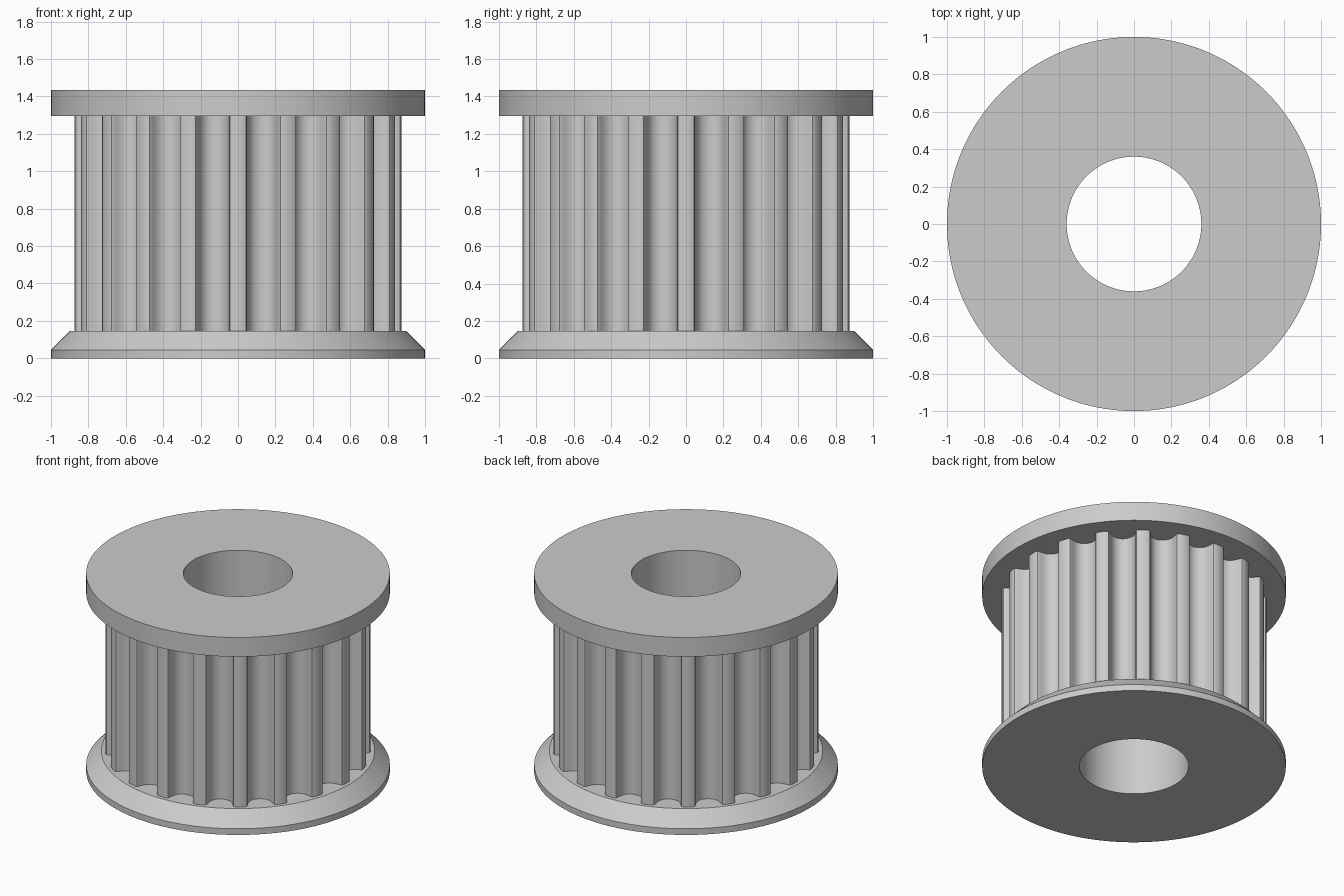
import bpy
import bmesh
from math import sin, cos, asin, sqrt, pi, radians

cube = bpy.data.objects.get("Cube")
if cube:
    bpy.data.objects.remove(cube)

TEETH = 20
BARREL_R = 0.874
BORE_R = 0.36
CORE_R = 0.6
LOW, HIGH, TOP = 0.145, 1.295, 1.435

# One plain grey metal
metal = bpy.data.materials.new("grey metal")
metal.use_nodes = True
metal.diffuse_color = (0.6, 0.6, 0.6, 1)
metal.node_tree.nodes["Principled BSDF"].inputs["Base Color"].default_value = (0.6, 0.6, 0.6, 1)


def closed_loft(name, rings):
    """Join equal closed rings in order, the last back to the first."""
    bm = bmesh.new()
    loops = [[bm.verts.new(p) for p in ring] for ring in rings]
    for a, b in zip(loops, loops[1:] + loops[:1]):
        for i in range(len(a)):
            j = (i + 1) % len(a)
            bm.faces.new((a[i], a[j], b[j], b[i]))
    bmesh.ops.recalc_face_normals(bm, faces=bm.faces)
    mesh = bpy.data.meshes.new(name)
    bm.to_mesh(mesh)
    bm.free()
    mesh.materials.append(metal)
    obj = bpy.data.objects.new(name, mesh)
    bpy.context.collection.objects.link(obj)
    bpy.ops.object.select_all(action="DESELECT")
    obj.select_set(True)
    bpy.context.view_layer.objects.active = obj
    bpy.ops.object.shade_smooth_by_angle(angle=radians(30))
    return obj


def circle(r, z, count=160):
    return [(r * cos(2 * pi * i / count), r * sin(2 * pi * i / count), z) for i in range(count)]


# Spool: bored hub with a bevelled bottom flange and a straight top flange
profile = [(BORE_R, 0), (1, 0), (1, 0.045), (0.9, LOW), (CORE_R, LOW),
           (CORE_R, HIGH), (1, HIGH), (1, TOP), (BORE_R, TOP)]
closed_loft("flanged_hub", [circle(r, z) for r, z in profile])

# Rounded belt groove: half width and depth, from the rim to the bottom
half = [(0.107, 0), (0.0925, 0.005), (0.0855, 0.019), (0.0827, 0.034), (0.0782, 0.049),
        (0.0721, 0.063), (0.0645, 0.077), (0.0512, 0.091), (0.0355, 0.101), (0.018, 0.107)]
groove = [(-w, d) for w, d in half] + [(0, 0.109)] + [(w, d) for w, d in reversed(half)]
rim = sqrt(BARREL_R ** 2 - half[0][0] ** 2)

# Polar outline of the toothed barrel, a land centred on each tooth
outline = []
for k in range(TEETH):
    land = 2 * pi * k / TEETH
    middle = land + pi / TEETH
    outline.append((BARREL_R, land))
    for w, d in groove:
        r = sqrt((rim - d) ** 2 + w ** 2)
        outline.append((r, middle + asin(w / r)))


def barrel_ring(z, radius=None):
    return [((radius or r) * cos(a), (radius or r) * sin(a), z) for r, a in outline]


# Barrel ends sink slightly into the flanges
sink = 0.01
closed_loft("toothed_barrel", [
    barrel_ring(LOW - sink), barrel_ring(HIGH + sink),
    barrel_ring(HIGH + sink, CORE_R - sink), barrel_ring(LOW - sink, CORE_R - sink)])
